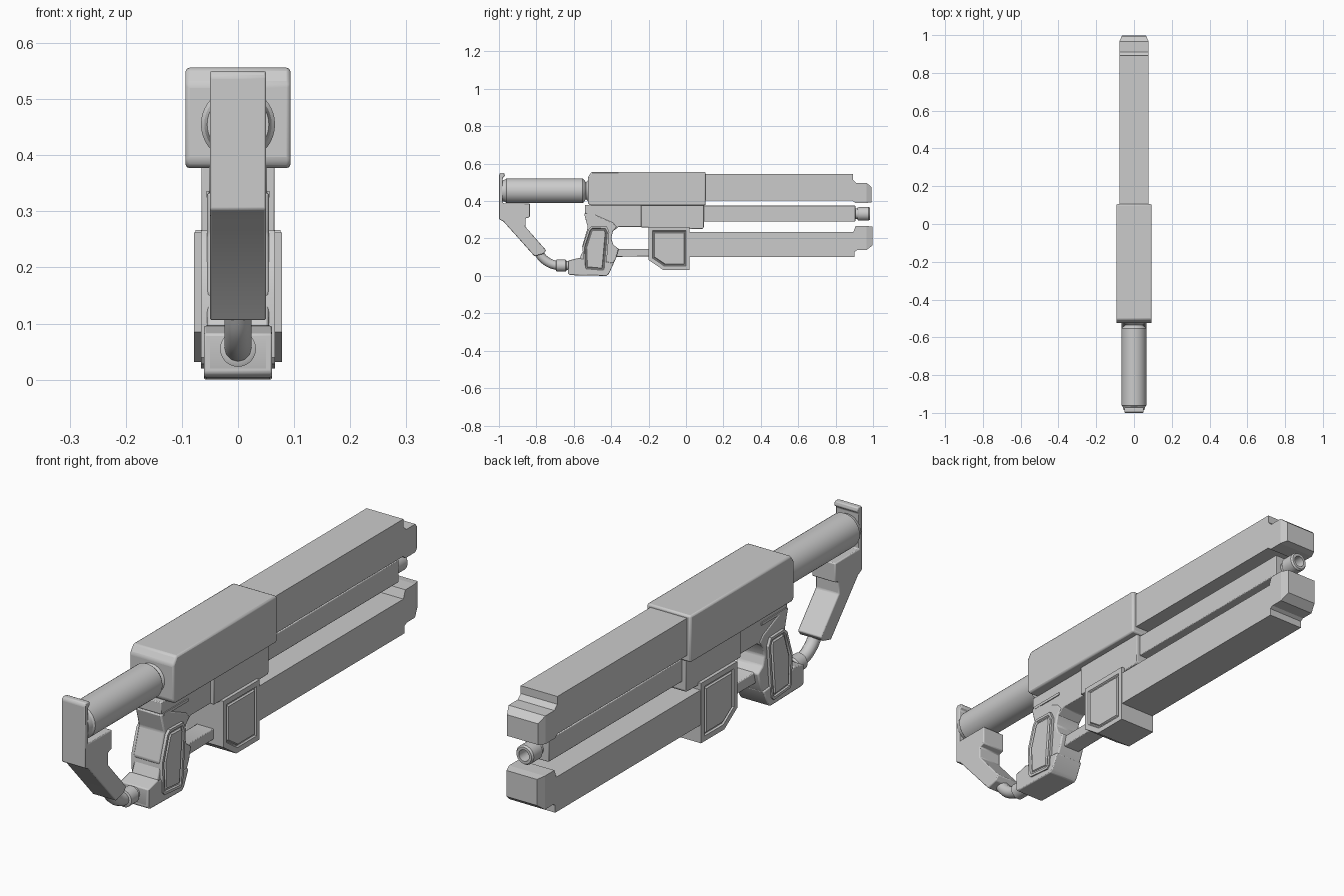
import bpy, bmesh, math
from mathutils import Vector


def finish(bm, name, bevel=0.0, segs=2):
    bmesh.ops.recalc_face_normals(bm, faces=bm.faces)
    me = bpy.data.meshes.new(name)
    bm.to_mesh(me)
    bm.free()
    ob = bpy.data.objects.new(name, me)
    bpy.context.collection.objects.link(ob)
    if bevel:
        m = ob.modifiers.new("bevel", 'BEVEL')
        m.width, m.segments = bevel, segs
        m.limit_method, m.angle_limit = 'ANGLE', math.radians(30)
    bpy.ops.object.select_all(action='DESELECT')
    bpy.context.view_layer.objects.active = ob
    ob.select_set(True)
    bpy.ops.object.shade_smooth_by_angle(angle=math.radians(30))
    return ob


def prism(name, pts, hw, bevel=0.0, x0=None, nose=None, groove=None):
    """Side profile (y, z) extruded across x; optional tapered nose and grooved side panels."""
    bm = bmesh.new()
    x0 = -hw if x0 is None else x0
    a = [bm.verts.new((x0, y, z)) for y, z in pts]
    b = [bm.verts.new((hw, y, z)) for y, z in pts]
    sides = [bm.faces.new(a), bm.faces.new(b[::-1])]
    n = len(pts)
    for i in range(n):
        j = (i + 1) % n
        bm.faces.new((a[i], b[i], b[j], a[j]))
    if nose:
        front = max(p[0] for p in pts)
        for v in bm.verts:
            if v.co.y > front - 0.001:
                v.co.x *= nose
    if groove:
        bmesh.ops.recalc_face_normals(bm, faces=bm.faces)
        for f in sides:
            for t, d in ((groove, 0), (0.004, -0.006), (0.004, 0), (0.004, 0.006)):
                bmesh.ops.inset_region(bm, faces=[f], thickness=t, depth=d, use_even_offset=True)
    return finish(bm, name, bevel)


def lathe(name, prof, z, segs=32):
    """Closed ring profile (y, radius) turned about the y direction at height z."""
    bm = bmesh.new()
    rings = []
    for y, r in prof:
        rings.append([bm.verts.new((r * math.cos(2 * math.pi * k / segs), y,
                                    z + r * math.sin(2 * math.pi * k / segs))) for k in range(segs)])
    for p, q in zip(rings, rings[1:]):
        for k in range(segs):
            m = (k + 1) % segs
            bm.faces.new((p[k], p[m], q[m], q[k]))
    bm.faces.new(rings[0])
    bm.faces.new(rings[-1])
    return finish(bm, name)


def box(y0, y1, z0, z1):
    return [(y0, z0), (y1, z0), (y1, z1), (y0, z1)]


# Main upper housing
prism("upper_housing", [(-0.525, 0.39), (-0.515, 0.377), (0.105, 0.377), (0.105, 0.556),
                        (-0.505, 0.556), (-0.525, 0.527)], 0.0935, 0.007)

# Upper and lower rails with stepped muzzles
prism("upper_rail", [(0.08, 0.402), (0.89, 0.402), (0.905, 0.39), (0.965, 0.39), (0.965, 0.498),
                     (0.91, 0.498), (0.892, 0.515), (0.892, 0.545), (0.08, 0.545)], 0.078)
prism("upper_muzzle", [(0.965, 0.39), (0.992, 0.394), (0.992, 0.475), (0.965, 0.498)], 0.078, nose=0.85)
prism("lower_rail", [(0.0, 0.102), (0.902, 0.102), (0.902, 0.13), (0.915, 0.138), (0.965, 0.138),
                     (0.965, 0.267), (0.907, 0.267), (0.895, 0.236), (0.0, 0.236)], 0.076)
prism("lower_muzzle", [(0.965, 0.138), (0.997, 0.163), (0.997, 0.263), (0.965, 0.267)], 0.076, nose=0.85)

# Middle barrel and hollow tip
prism("middle_barrel", box(0.05, 0.905, 0.29, 0.376), 0.05, 0.003)
lathe("barrel_tip", [(0.89, 0.028), (0.918, 0.028), (0.918, 0.033), (0.924, 0.037), (0.976, 0.037),
                     (0.983, 0.032), (0.983, 0.022), (0.93, 0.022)], 0.332, 24)

# Middle receiver block and rear frame
prism("middle_receiver", [(-0.24, 0.26), (0.02, 0.25), (0.09, 0.252), (0.095, 0.26), (0.095, 0.38),
                          (-0.24, 0.38)], 0.065, 0.003)
prism("rear_frame", [(-0.541, 0.38), (-0.541, 0.335), (-0.505, 0.325), (-0.505, 0.25), (-0.39, 0.24),
                     (-0.36, 0.262), (-0.18, 0.262), (-0.18, 0.38)], 0.052, 0.003)
for s, name in ((-1, "left_frame_rib"), (1, "right_frame_rib")):
    ob = prism(name, box(-0.53, -0.38, 0.325, 0.336), 0.056, x0=0.045)
    ob.scale.x = s

# Trigger guard
prism("trigger_guard", [(-0.42, 0.09), (-0.37, 0.102), (-0.15, 0.105), (-0.15, 0.145), (-0.36, 0.145),
                        (-0.42, 0.17)], 0.036, 0.003)

# Grip with side panels
prism("grip", [(-0.545, 0.333), (-0.50, 0.333), (-0.39, 0.285), (-0.37, 0.262), (-0.39, 0.24),
               (-0.40, 0.2), (-0.388, 0.165), (-0.36, 0.145), (-0.372, 0.10), (-0.412, 0.012),
               (-0.425, 0.002), (-0.5, 0.007), (-0.625, 0.008), (-0.63, 0.02), (-0.63, 0.082),
               (-0.57, 0.092), (-0.548, 0.14), (-0.556, 0.155), (-0.525, 0.26)], 0.055, 0.005)
prism("grip_base", [(-0.63, 0.012), (-0.62, 0.004), (-0.425, 0.0), (-0.412, 0.012), (-0.385, 0.07),
                    (-0.56, 0.09), (-0.57, 0.097), (-0.63, 0.082)], 0.061, 0.004)
prism("grip_panels", [(-0.538, 0.028), (-0.44, 0.02), (-0.428, 0.032), (-0.41, 0.235), (-0.424, 0.264),
                      (-0.505, 0.266), (-0.522, 0.25), (-0.553, 0.155), (-0.548, 0.04)],
      0.066, 0.0, groove=0.01)

# Magazine with grooved sides
prism("magazine", [(-0.2, 0.262), (0.02, 0.262), (0.02, 0.032), (-0.122, 0.032), (-0.2, 0.085)],
      0.078, groove=0.02)

# Stock tube and its neck
lathe("stock_tube", [(-0.985, 0.055), (-0.966, 0.06), (-0.96, 0.066), (-0.553, 0.066), (-0.545, 0.06),
                     (-0.535, 0.045), (-0.523, 0.058), (-0.51, 0.058)], 0.455, 40)

# Shoulder plate with lower arm
prism("shoulder_plate", [(-1.0, 0.54), (-0.994, 0.55), (-0.972, 0.55), (-0.968, 0.535), (-0.98, 0.525),
                         (-0.98, 0.388), (-0.835, 0.388), (-0.835, 0.315), (-0.858, 0.308),
                         (-0.858, 0.262), (-0.748, 0.137), (-0.762, 0.118), (-0.81, 0.105),
                         (-0.975, 0.29), (-1.0, 0.303)], 0.05, 0.004)

# Hose linking arm to grip, with ferrule
cu = bpy.data.curves.new("hose", 'CURVE')
cu.dimensions, cu.bevel_depth, cu.bevel_resolution, cu.use_fill_caps = '3D', 0.024, 4, True
sp = cu.splines.new('BEZIER')
path = [(-0.80, 0.14), (-0.755, 0.085), (-0.70, 0.058), (-0.61, 0.055)]
sp.bezier_points.add(len(path) - 1)
for p, (y, z) in zip(sp.bezier_points, path):
    p.co = Vector((0, y, z))
    p.handle_left_type = p.handle_right_type = 'AUTO'
bpy.context.collection.objects.link(bpy.data.objects.new("hose", cu))
lathe("hose_ferrule", [(-0.696, 0.024), (-0.692, 0.032), (-0.645, 0.032), (-0.638, 0.026)], 0.055, 24)
